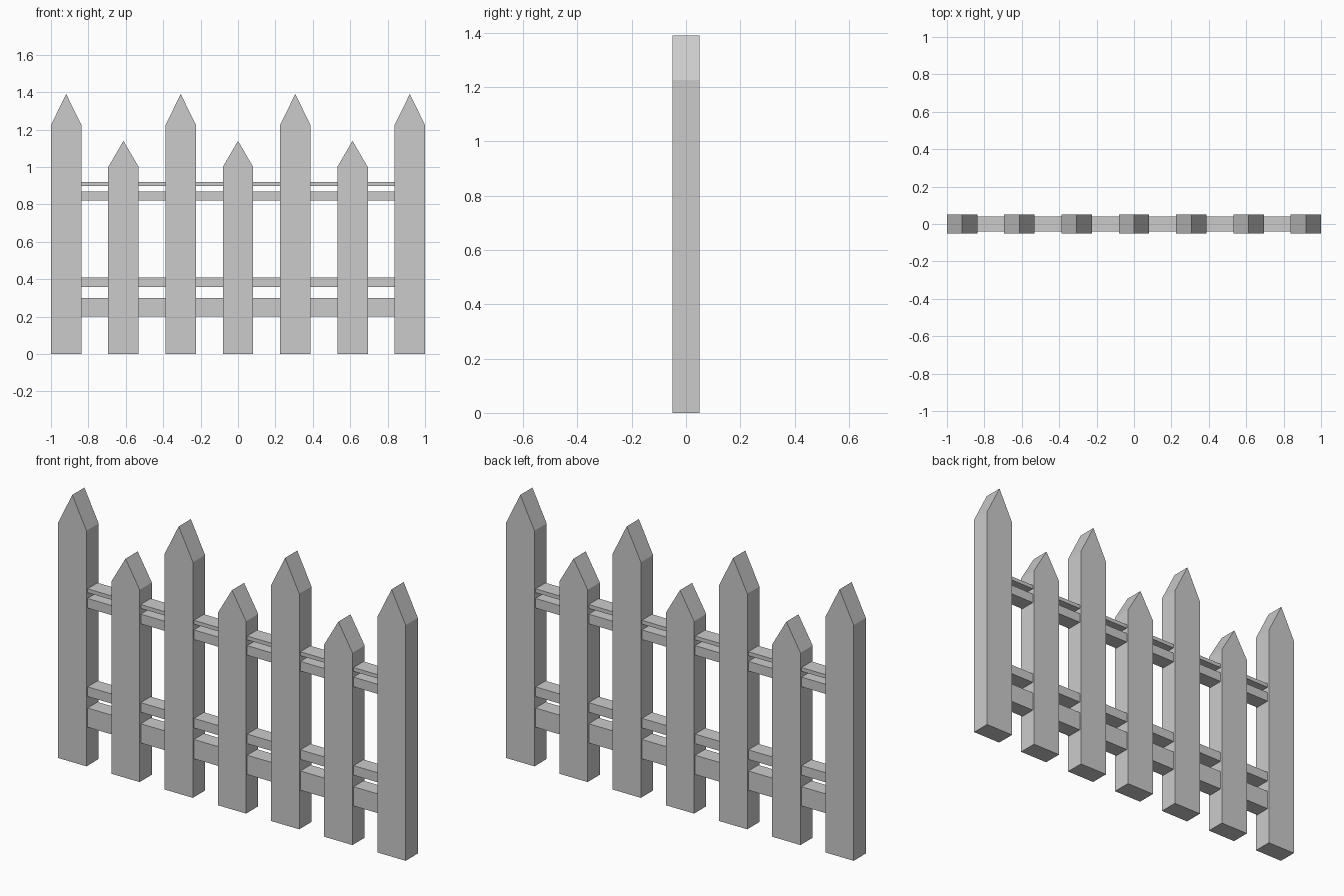
import bpy, bmesh

if "Cube" in bpy.data.objects:
    bpy.data.objects.remove(bpy.data.objects["Cube"])

W = 0.163          # picket width
PITCH = (2 - W) / 6


def extrude_profile(name, pts, half_depth):
    """Extrude an (x, z) outline symmetrically along y."""
    bm = bmesh.new()
    face = bm.faces.new([bm.verts.new((x, -half_depth, z)) for x, z in pts])
    ext = bmesh.ops.extrude_face_region(bm, geom=[face])
    verts = [g for g in ext["geom"] if isinstance(g, bmesh.types.BMVert)]
    bmesh.ops.translate(bm, verts=verts, vec=(0, 2 * half_depth, 0))
    bmesh.ops.recalc_face_normals(bm, faces=bm.faces)
    mesh = bpy.data.meshes.new(name)
    bm.to_mesh(mesh)
    bm.free()
    obj = bpy.data.objects.new(name, mesh)
    bpy.context.collection.objects.link(obj)
    return obj


# Pointed pickets, alternating tall and short
for i in range(7):
    shoulder, tip = (1.225, 1.39) if i % 2 == 0 else (1.0, 1.14)
    h = W / 2
    name = "tall_picket" if i % 2 == 0 else "short_picket"
    picket = extrude_profile(
        name, [(-h, 0), (h, 0), (h, shoulder), (0, tip), (-h, shoulder)], 0.05)
    picket.location.x = (i - 3) * PITCH

# Horizontal rails, ending inside the outer pickets
for name, z0, z1 in [("bottom_rail", 0.20, 0.30), ("lower_slat", 0.36, 0.41),
                     ("upper_slat", 0.82, 0.87), ("top_slat", 0.90, 0.92)]:
    x = 3 * PITCH
    extrude_profile(name, [(-x, z0), (x, z0), (x, z1), (-x, z1)], 0.041)
